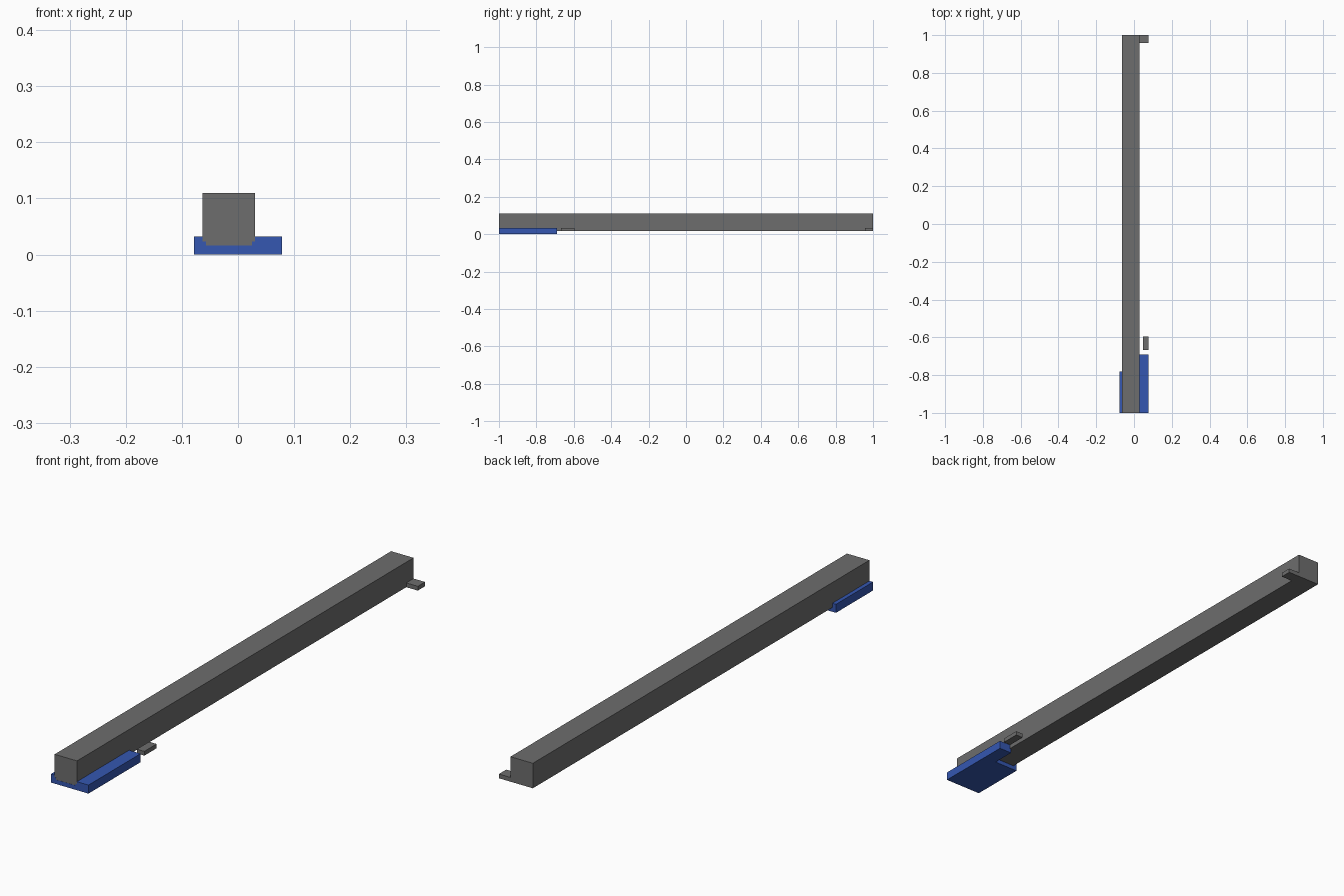
import bpy
import bmesh

cube = bpy.data.objects.get("Cube")
if cube:
    bpy.data.objects.remove(cube, do_unlink=True)


def material(name, colour):
    mat = bpy.data.materials.new(name)
    mat.use_nodes = True
    mat.diffuse_color = (*colour, 1)
    mat.node_tree.nodes["Principled BSDF"].inputs["Base Color"].default_value = (*colour, 1)
    return mat


def prism(name, mat, profile, y0, y1):
    """Extrude an x-z outline along y."""
    bm = bmesh.new()
    face = bm.faces.new([bm.verts.new((x, y0, z)) for x, z in profile])
    side = bmesh.ops.extrude_face_region(bm, geom=[face])["geom"]
    verts = [v for v in side if isinstance(v, bmesh.types.BMVert)]
    bmesh.ops.translate(bm, verts=verts, vec=(0, y1 - y0, 0))
    bmesh.ops.recalc_face_normals(bm, faces=bm.faces)
    mesh = bpy.data.meshes.new(name)
    bm.to_mesh(mesh)
    bm.free()
    mesh.materials.append(mat)
    obj = bpy.data.objects.new(name, mesh)
    bpy.context.collection.objects.link(obj)
    return obj


def box(name, mat, x0, x1, y0, y1, z0, z1):
    return prism(name, mat, [(x0, z0), (x1, z0), (x1, z1), (x0, z1)], y0, y1)


grey = material("dark grey", (0.155, 0.155, 0.155))
blue = material("blue", (0.035, 0.095, 0.44))

# Long square beam
left, right, low, high = -0.063, 0.03, 0.016, 0.11
box("beam", grey, left, right, -0.9995, 1, low, high)

# Blue cradle under the front end, with a stepped groove for the beam
edge, top, step = 0.078, 0.032, 0.023
groove = [(right, top), (right, step), (0.025, step), (0.025, low),
          (-0.057, low), (-0.057, step), (left, step), (left, top)]
prism("cradle", blue, [(-edge, 0), (edge, 0), (edge, top)] + groove + [(-edge, top)],
      -1, -0.78)

# Longer arm of the cradle on the left side
prism("cradle_arm", blue,
      [(0.024, 0), (edge, 0), (edge, top), (right, top), (right, low), (0.024, low)],
      -0.78, -0.69)

# Small side tabs level with the cradle
box("front_tab", grey, 0.047, edge, -0.668, -0.595, low, top)
box("back_tab", grey, right, edge, 0.957, 1, low, top)
